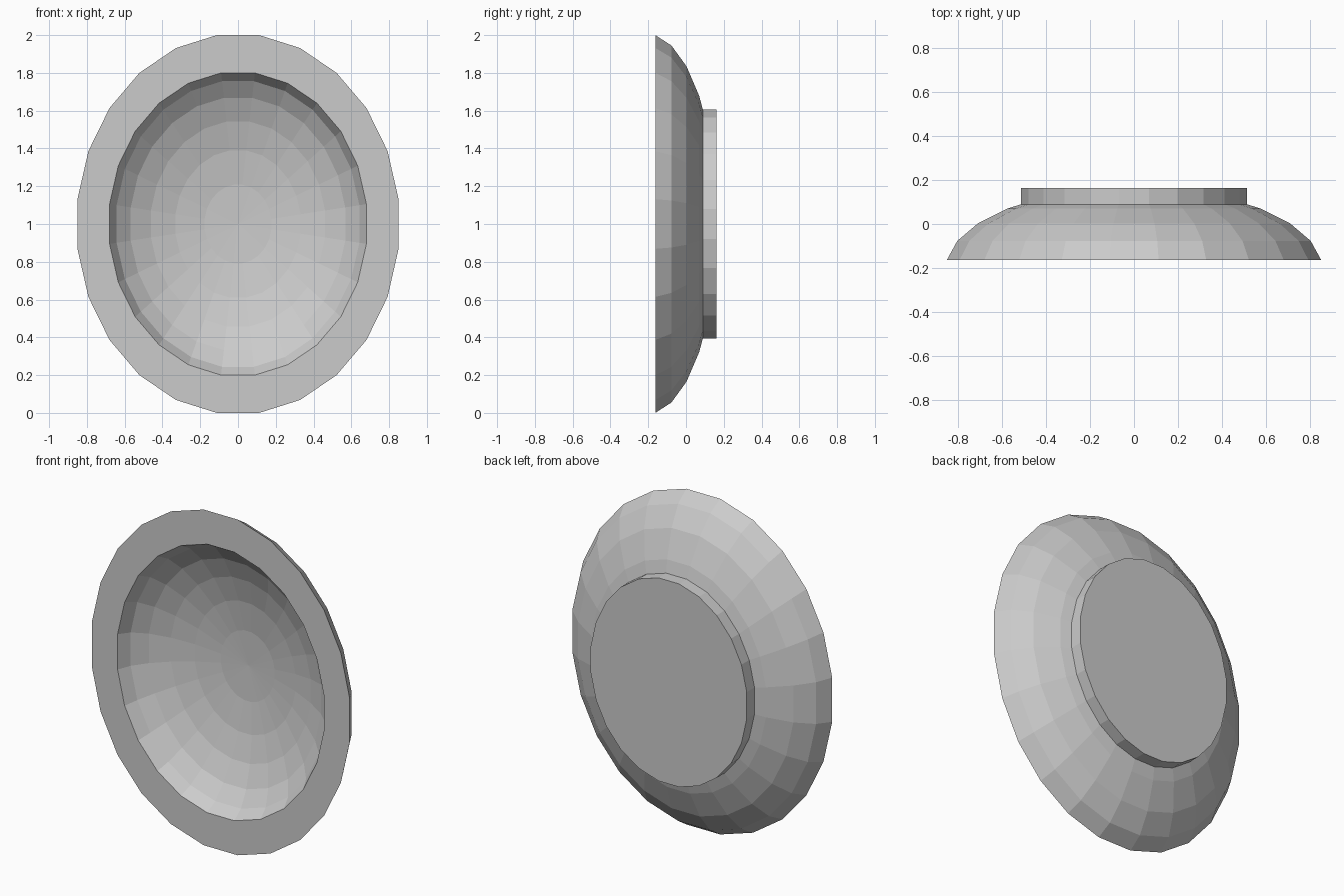
import bpy, bmesh, math

if "Cube" in bpy.data.objects:
    bpy.data.objects.remove(bpy.data.objects["Cube"])

SIDES = 24
HALF = math.pi / SIDES
RX, RZ = 0.85 / math.cos(HALF), 1.0 / math.cos(HALF)
FRONT, BACK = -0.1625, 0.1625


def lathe(name, profile):
    """Revolve (radius, y) points around the y axis into an oval, flat-faced solid."""
    bm = bmesh.new()
    rings = []
    for r, y in profile:
        if r == 0:
            rings.append([bm.verts.new((0, y, 1))] * SIDES)
        else:
            angles = [HALF + 2 * HALF * i for i in range(SIDES)]
            rings.append([bm.verts.new((r * RX * math.cos(a), y, 1 + r * RZ * math.sin(a)))
                          for a in angles])
    for a, b in zip(rings, rings[1:]):
        for i in range(SIDES):
            j = (i + 1) % SIDES
            corners = list(dict.fromkeys((a[i], a[j], b[j], b[i])))
            bm.faces.new(corners)
    bmesh.ops.recalc_face_normals(bm, faces=bm.faces)
    mesh = bpy.data.meshes.new(name)
    bm.to_mesh(mesh)
    bm.free()
    obj = bpy.data.objects.new(name, mesh)
    bpy.context.collection.objects.link(obj)
    return obj


# Bowl: outer curve from the back pole to the rim, then a scaled inner curve
curve = [(1.0, 0), (0.945, 0.0855), (0.835, 0.165), (0.678, 0.2325),
         (0.4875, 0.283), (0.26, 0.314), (0, 0.324)]
outer = [(r, FRONT + d) for r, d in reversed(curve)]
inner = [(r * 0.8, FRONT + d * 0.81) for r, d in curve]
lathe("bowl", outer + inner)

# Foot: short oval ring with a flat base, its front end buried in the bowl wall
lathe("foot", [(0.605, 0.075), (0.605, BACK), (0, BACK)])
